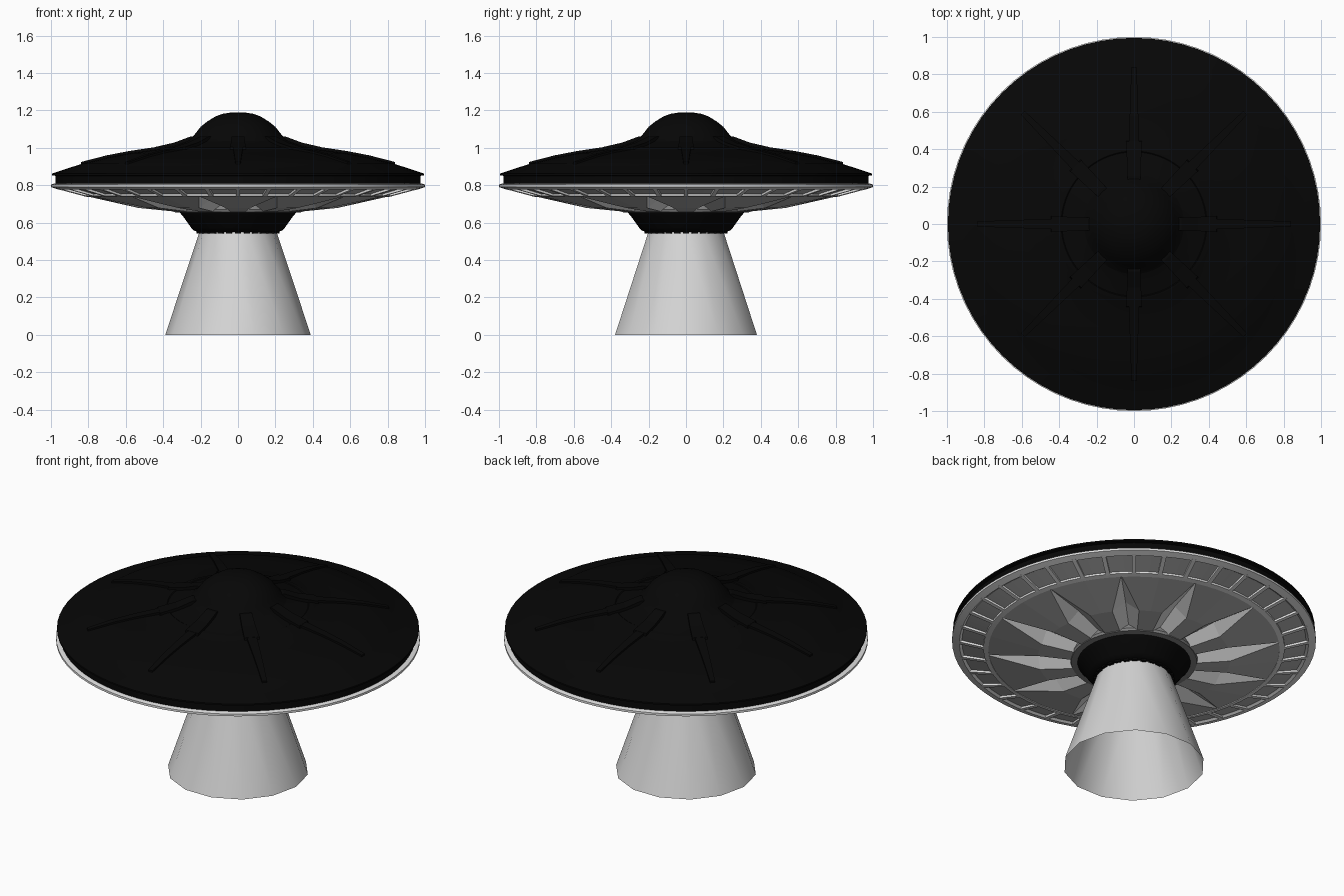
import bpy, bmesh
from math import sin, cos, pi, radians

cube = bpy.data.objects.get("Cube")
if cube:
    bpy.data.objects.remove(cube)


def material(name, value):
    m = bpy.data.materials.new(name)
    m.use_nodes = True
    color = (value, value, value, 1)
    m.diffuse_color = color
    bsdf = m.node_tree.nodes["Principled BSDF"]
    bsdf.inputs["Base Color"].default_value = color
    bsdf.inputs["Roughness"].default_value = 0.8
    return m


black = material("hull black", 0.002)
collar_grey = material("collar grey", 0.22)
panel_grey = material("panel grey", 0.44)
pale_grey = material("trim pale grey", 0.75)
beam_grey = material("beam pale grey", 0.66)


def finish(name, bm, mats, smooth=None):
    bmesh.ops.remove_doubles(bm, verts=bm.verts, dist=0.0001)
    bmesh.ops.recalc_face_normals(bm, faces=bm.faces)
    mesh = bpy.data.meshes.new(name)
    bm.to_mesh(mesh)
    bm.free()
    for m in mats:
        mesh.materials.append(m)
    ob = bpy.data.objects.new(name, mesh)
    bpy.context.collection.objects.link(ob)
    if smooth:
        bpy.ops.object.select_all(action="DESELECT")
        ob.select_set(True)
        bpy.context.view_layer.objects.active = ob
        bpy.ops.object.shade_smooth_by_angle(angle=radians(smooth))
    return ob


def lathe(name, profile, mat, sides=72, smooth=20, closed=False):
    """Revolve (radius, height) points around the z axis."""
    bm = bmesh.new()
    points = profile + profile[:1] if closed else profile
    verts = [bm.verts.new((r, 0, z)) for r, z in points]
    edges = [bm.edges.new(pair) for pair in zip(verts, verts[1:])]
    bmesh.ops.spin(bm, geom=verts + edges, cent=(0, 0, 0), axis=(0, 0, 1),
                   angle=2 * pi, steps=sides, use_duplicate=False)
    return finish(name, bm, [mat], smooth)


def radial_bars(name, top, base, widths, count, mat, offset=0):
    """Bars lying along the radius, lofted between top and base lines."""
    bm = bmesh.new()
    for i in range(count):
        a = offset + 2 * pi * i / count
        loops = []
        for (r, z), (rb, zb), w in zip(top, base, widths):
            ring = ((rb, -w, zb), (r, -w, z), (r, w, z), (rb, w, zb))
            loops.append([bm.verts.new((x * cos(a) - y * sin(a),
                                        x * sin(a) + y * cos(a), h))
                          for x, y, h in ring])
        for p, q in zip(loops, loops[1:]):
            for k in range(4):
                n = (k + 1) % 4
                bm.faces.new((p[k], p[n], q[n], q[k]))
        bm.faces.new(loops[0])
        bm.faces.new(loops[-1])
    return finish(name, bm, [mat])


# Upper hull with soft seams
lathe("upper_hull", [
    (0.9, 0.805), (0.975, 0.805), (0.975, 0.85), (0.995, 0.853),
    (0.995, 0.862), (0.92, 0.887), (0.845, 0.911), (0.838, 0.915),
    (0.7, 0.949), (0.58, 0.972), (0.43, 0.992), (0.42, 0.997), (0.39, 1.003),
    (0.385, 1.0), (0.32, 1.018), (0.27, 1.035), (0.22, 1.06)], black)

# Cockpit dome
lathe("dome", [
    (0.275, 1.03), (0.245, 1.055), (0.225, 1.08), (0.2, 1.112),
    (0.165, 1.14), (0.12, 1.168), (0.08, 1.182), (0.04, 1.188), (0, 1.19)],
    black, 48, 30)

# Eight arms around the dome, each with a slim spine running outward
radial_bars("dome_arms",
            [(0.19, 1.06), (0.255, 1.06), (0.34, 1.028), (0.44, 1.005)],
            [(0.19, 1.0), (0.255, 1.0), (0.34, 0.99), (0.45, 0.97)],
            [0.034, 0.034, 0.038, 0.042], 8, black)
radial_bars("hull_spines",
            [(0.42, 1.007), (0.58, 0.983), (0.7, 0.96), (0.84, 0.924)],
            [(0.42, 0.97), (0.58, 0.95), (0.7, 0.93), (0.84, 0.9)],
            [0.028, 0.023, 0.019, 0.014], 8, black)

# Pale rim under the hull
lathe("rim", [
    (0.9, 0.808), (0.985, 0.808), (1.0, 0.803), (1.0, 0.79),
    (0.96, 0.777), (0.94, 0.79)], pale_grey, closed=True)

# Band of recessed panels with ribs between them
lathe("panel_band", [(0.81, 0.748), (0.955, 0.789)], panel_grey)
lathe("band_inner_ring", [
    (0.8, 0.76), (0.8, 0.736), (0.828, 0.742), (0.828, 0.765)],
    pale_grey, closed=True)
radial_bars("band_ribs", [(0.82, 0.74), (0.97, 0.78)],
            [(0.82, 0.765), (0.97, 0.8)], [0.012, 0.012], 36, pale_grey,
            offset=pi / 2)

# Underside: twelve sectors, each with a spike-shaped trough sunk into it
bm = bmesh.new()
INNER, MIDDLE, OUTER = (0.32, 0.657), (0.53, 0.678), (0.81, 0.741)
DEEP_INNER, DEEP_MIDDLE = (0.32, 0.695), (0.53, 0.73)
for i in range(12):
    mid = radians(15 + 30 * i)

    def face(corners, index):
        verts = []
        for (r, z), degrees in corners:
            a = mid + radians(degrees)
            verts.append(bm.verts.new((r * cos(a), r * sin(a), z)))
        bm.faces.new(verts).material_index = index

    for s in (-1, 1):
        # trough walls
        face([(INNER, 8 * s), (MIDDLE, 8 * s), (DEEP_MIDDLE, 0),
              (DEEP_INNER, 0)], 1)
        face([(MIDDLE, 8 * s), (OUTER, 0), (DEEP_MIDDLE, 0)], 1)
        # plain panels
        face([(INNER, 8 * s), (INNER, 15 * s), (MIDDLE, 15 * s),
              (MIDDLE, 8 * s)], 0)
        face([(MIDDLE, 8 * s), (MIDDLE, 15 * s), (OUTER, 15 * s),
              (OUTER, 0)], 0)
finish("underside", bm, [panel_grey, pale_grey])

# Collar ring and the funnel that holds the beam
lathe("collar_ring", [
    (0.31, 0.7), (0.31, 0.653), (0.345, 0.656), (0.35, 0.67), (0.34, 0.7)],
    collar_grey, closed=True)
lathe("funnel", [
    (0.315, 0.665), (0.31, 0.652), (0.295, 0.635), (0.25, 0.572),
    (0.235, 0.557), (0.21, 0.55), (0.19, 0.55), (0.18, 0.57), (0, 0.57)],
    black, 48, 30)
radial_bars("funnel_teeth", [(0.196, 0.543), (0.222, 0.543)],
            [(0.196, 0.556), (0.222, 0.556)], [0.015, 0.015], 28, black)

# Open flared beam
lathe("beam", [(0.205, 0.553), (0.389, 0)], beam_grey, 14, 40)
